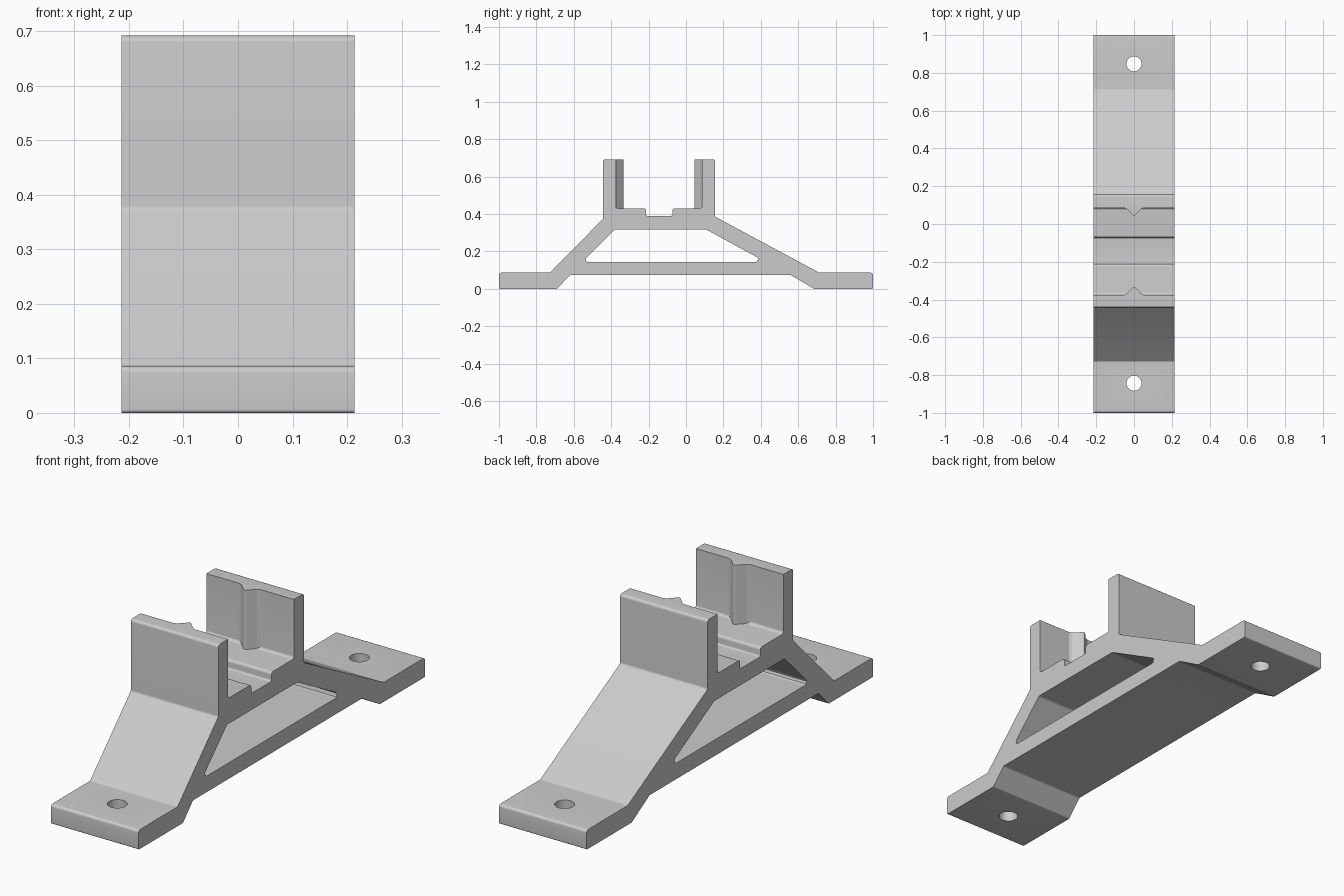
import bpy, bmesh, math
from mathutils import Vector

if "Cube" in bpy.data.objects:
    bpy.data.objects.remove(bpy.data.objects["Cube"])

HALF_W = 0.214
TOP = 0.692

grey = bpy.data.materials.new("light grey")
grey.diffuse_color = (0.6, 0.6, 0.6, 1)
grey.use_nodes = True
grey.node_tree.nodes["Principled BSDF"].inputs["Base Color"].default_value = grey.diffuse_color


def rounded(points, steps=5):
    """Round each (a, b, radius) corner of a closed outline."""
    out = []
    n = len(points)
    for i, (a, b, r) in enumerate(points):
        p = Vector((a, b))
        if r == 0:
            out.append(p)
            continue
        u = (Vector(points[i - 1][:2]) - p).normalized()
        v = (Vector(points[(i + 1) % n][:2]) - p).normalized()
        half = u.angle(v) / 2
        centre = p + (u + v).normalized() * (r / math.sin(half))
        start = p + u * (r / math.tan(half)) - centre
        end = p + v * (r / math.tan(half)) - centre
        for k in range(steps + 1):
            d = start.lerp(end, k / steps).normalized() * r
            out.append(centre + d)
    return out


def prism(name, outline, to_3d, depth):
    """Extrude a 2D outline along the vector depth."""
    bm = bmesh.new()
    face = bm.faces.new([bm.verts.new(to_3d(p.x, p.y)) for p in outline])
    ext = bmesh.ops.extrude_face_region(bm, geom=[face])
    moved = [g for g in ext["geom"] if isinstance(g, bmesh.types.BMVert)]
    bmesh.ops.translate(bm, verts=moved, vec=depth)
    bmesh.ops.recalc_face_normals(bm, faces=bm.faces)
    mesh = bpy.data.meshes.new(name)
    bm.to_mesh(mesh)
    bm.free()
    mesh.materials.append(grey)
    obj = bpy.data.objects.new(name, mesh)
    bpy.context.collection.objects.link(obj)
    return obj


def side_prism(name, outline, half):
    return prism(name, outline, lambda y, z: (-half, y, z), (2 * half, 0, 0))


def smooth(obj):
    bpy.ops.object.select_all(action="DESELECT")
    obj.select_set(True)
    bpy.context.view_layer.objects.active = obj
    bpy.ops.object.shade_smooth_by_angle(angle=math.radians(30))


# Side profile: feet, sloping legs, cradle floor with groove, two uprights
E = 0.012
profile = [
    (-1, 0, 0.006), (-0.69, 0, E), (-0.62, 0.073, E), (0.56, 0.073, E),
    (0.685, 0, E), (1, 0, 0.006), (1, 0.086, E), (0.713, 0.086, E),
    (0.155, 0.386, E), (0.155, TOP, E), (0.085, TOP, 0), (0.085, 0.43, E),
    (-0.072, 0.43, E), (-0.072, 0.39, 0.008), (-0.213, 0.39, 0.008),
    (-0.213, 0.43, E), (-0.375, 0.43, E), (-0.375, TOP, 0),
    (-0.443, TOP, E), (-0.443, 0.375, E), (-0.728, 0.086, E), (-1, 0.086, E),
]
bracket = side_prism("bracket_body", rounded(profile), HALF_W)

# Window between the legs and the tie beam
window = [(-0.555, 0.144, 0.013), (0.425, 0.144, 0.013),
          (0.108, 0.317, 0.015), (-0.382, 0.317, 0.015)]
cutters = [side_prism("window_cutter", rounded(window), 0.4)]

# Bolt holes through the feet
for y in (-0.843, 0.848):
    ring = [Vector((0.04 * math.cos(t), y + 0.04 * math.sin(t)))
            for t in (math.tau * k / 32 for k in range(32))]
    cutters.append(prism("bolt_hole_cutter", ring,
                         lambda a, b: (a, b, -0.1), (0, 0, 0.3)))

for cutter in cutters:
    cutter.hide_render = True
    cutter.hide_viewport = True
    mod = bracket.modifiers.new(cutter.name, "BOOLEAN")
    mod.operation = "DIFFERENCE"
    mod.solver = "EXACT"
    mod.object = cutter
smooth(bracket)

# Vertical locating ribs on the inner faces of the uprights
rib = [(-0.052, -0.01, 0), (-0.052, 0, 0), (-0.038, 0.006, 0.012),
       (0, 0.045, 0.01), (0.038, 0.006, 0.012), (0.052, 0, 0),
       (0.052, -0.01, 0)]
for name, y0, direction in (("front_rib", -0.375, 1), ("back_rib", 0.085, -1)):
    smooth(prism(name, rounded(rib),
                 lambda a, b: (a, y0 + direction * b, 0.425),
                 (0, 0, TOP - 0.425)))
